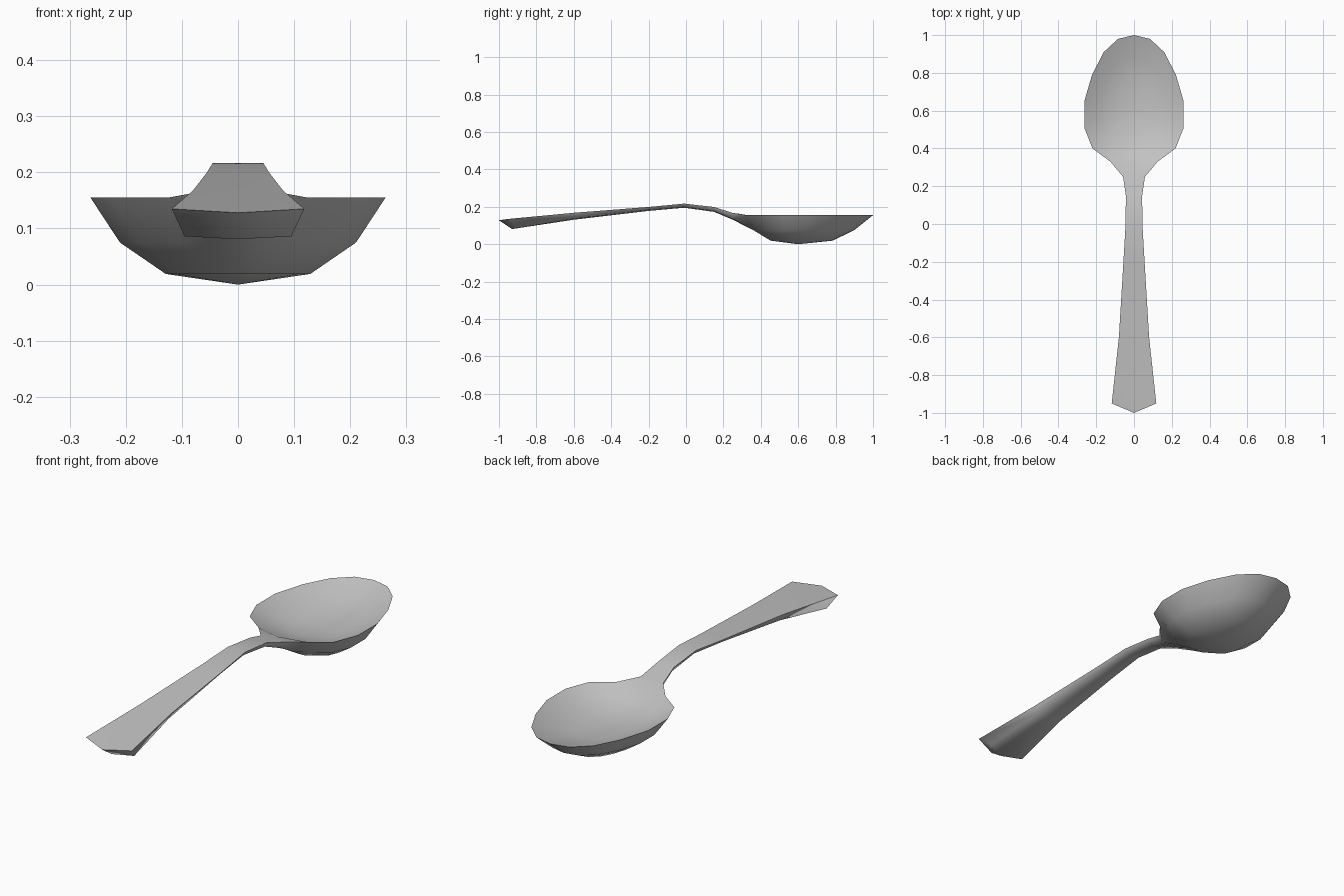
import bpy, bmesh

cube = bpy.data.objects.get("Cube")
if cube:
    bpy.data.objects.remove(cube, do_unlink=True)

steel = bpy.data.materials.new("steel grey")
steel.use_nodes = True
grey = (0.55, 0.55, 0.55, 1)
steel.diffuse_color = grey
steel.node_tree.nodes["Principled BSDF"].inputs["Base Color"].default_value = grey

bm = bmesh.new()


def bridge(a, b):
    """Quads between two rows of vertices."""
    for i in range(len(a) - 1):
        corners = list(dict.fromkeys((a[i], a[i + 1], b[i + 1], b[i])))
        if len(corners) > 2:
            bm.faces.new(corners)


# Handle, one half: y, half width, top height, underside height
stations = [(-0.6, 0.08, 0.168, 0.136), (-0.2, 0.056, 0.199, 0.183),
            (-0.01, 0.045, 0.217, 0.2), (0.15, 0.043, 0.199, 0.178),
            (0.25, 0.058, 0.167, 0.136)]
# Pointed tip, as centre top, edge top, edge bottom, centre bottom
sections = [[bm.verts.new(p) for p in ((0, -1, 0.128), (0.118, -0.95, 0.135),
                                       (0.095, -0.9, 0.086), (0, -0.93, 0.081))]]
for y, w, top, low in stations:
    sections.append([bm.verts.new(p) for p in ((0, y, top), (w, y, top),
                                               (w * 0.78, y, low), (0, y, low - 0.005))])
bm.faces.new(sections[0])
for a, b in zip(sections, sections[1:]):
    bridge(a, b)

# Bowl, one half: rim from the front point back to the neck
rim_points = [(0, 1), (0.085, 0.98), (0.16, 0.91), (0.222, 0.79),
              (0.263, 0.65), (0.263, 0.51), (0.22, 0.40), (0.125, 0.33)]
rim = [bm.verts.new((x, y, 0.155)) for x, y in rim_points]

# Flared neck joining the handle to the bowl
neck_top, neck_side, neck_low, neck_bottom = sections[-1]
ridge = bm.verts.new((0, 0.29, 0.162))
bm.faces.new((neck_top, neck_side, rim[-1], ridge))
bm.faces.new((rim[-1], neck_side, neck_low))


def bowl_skin(edge, rings, bottom):
    """Shrinking rings from the rim down to the lowest point."""
    previous = edge
    for scale_x, scale_y, z in rings:
        ring = [bm.verts.new((v.co.x * scale_x,
                              0.6 + (max(v.co.y, 0.28) - 0.6) * scale_y, z))
                for v in edge]
        bridge(previous, ring)
        previous = ring
    centre = bm.verts.new((0, 0.6, bottom))
    bridge(previous, [centre] * len(previous))


# Shallow inside, deeper outside
bowl_skin(rim + [ridge], [(0.72, 0.72, 0.117), (0.4, 0.4, 0.093)], 0.085)
bowl_skin(rim + [neck_low, neck_bottom],
          [(0.8, 0.75, 0.075), (0.49, 0.46, 0.019)], 0)

# Mirror the half across the centre line and weld the seam
half = bm.verts[:] + bm.edges[:] + bm.faces[:]
bmesh.ops.mirror(bm, geom=half, axis="X", merge_dist=0.0005)
bmesh.ops.remove_doubles(bm, verts=bm.verts, dist=0.0005)
bmesh.ops.recalc_face_normals(bm, faces=bm.faces)

mesh = bpy.data.meshes.new("spoon")
bm.to_mesh(mesh)
bm.free()
mesh.materials.append(steel)
spoon = bpy.data.objects.new("spoon", mesh)
bpy.context.collection.objects.link(spoon)

# Smooth skin with a crisp rim and handle edge
bpy.ops.object.select_all(action="DESELECT")
spoon.select_set(True)
bpy.context.view_layer.objects.active = spoon
bpy.ops.object.shade_smooth_by_angle(angle=1.15)
